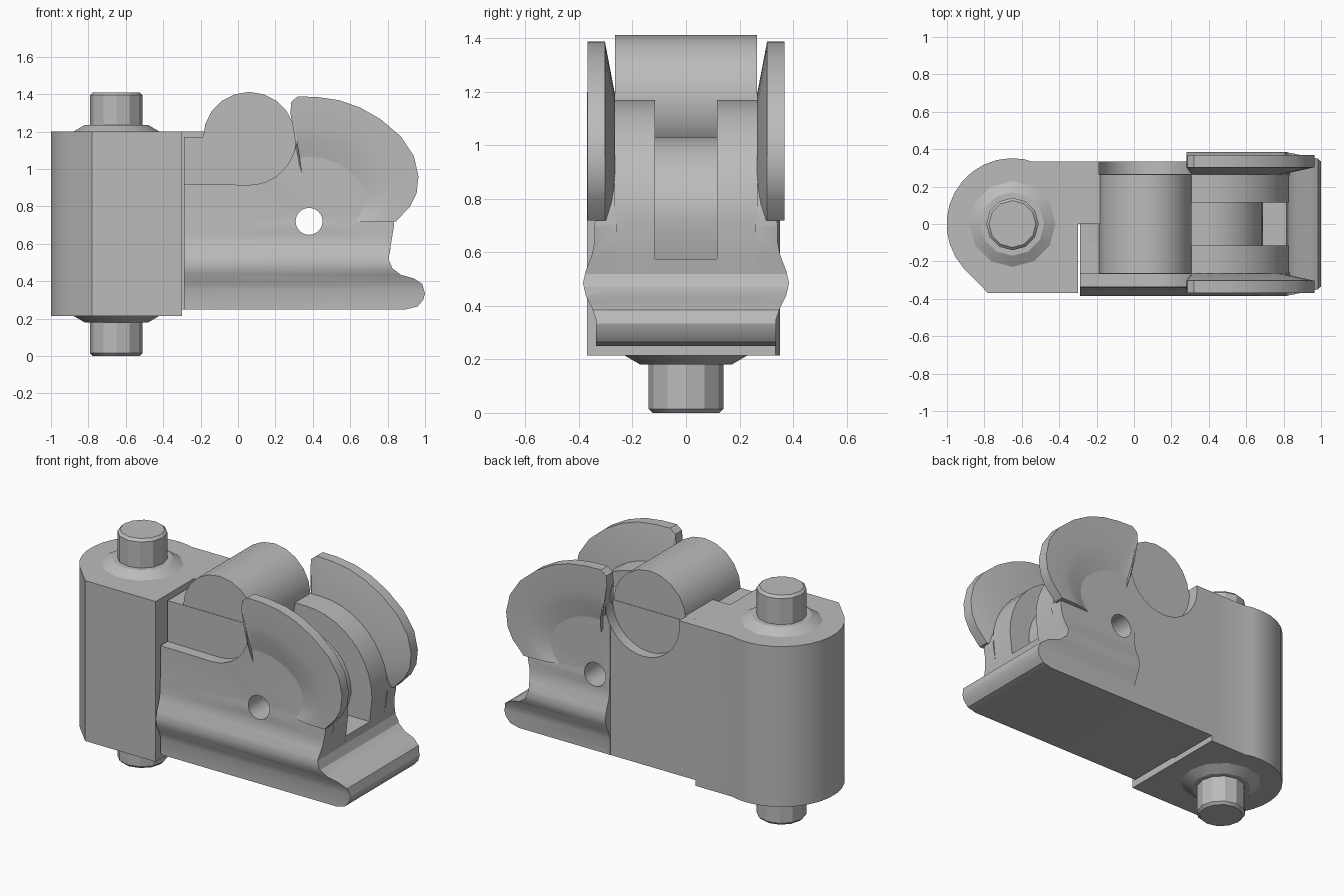
import bpy, bmesh, math
from mathutils import Vector

cube = bpy.data.objects.get("Cube")
if cube:
    bpy.data.objects.remove(cube, do_unlink=True)

steel = bpy.data.materials.new("plain_grey")
steel.use_nodes = True
GREY = (0.5, 0.5, 0.5, 1)
steel.diffuse_color = GREY
steel.node_tree.nodes["Principled BSDF"].inputs["Base Color"].default_value = GREY


def finish(name, bm):
    bmesh.ops.recalc_face_normals(bm, faces=bm.faces)
    mesh = bpy.data.meshes.new(name)
    bm.to_mesh(mesh)
    bm.free()
    mesh.materials.append(steel)
    ob = bpy.data.objects.new(name, mesh)
    bpy.context.collection.objects.link(ob)
    return ob


def prism(name, outline, axis, lo, hi):
    """Extrude a 2D outline along an axis; outline gives the other two axes in order."""
    bm = bmesh.new()

    def point(p, h):
        v = list(p)
        v.insert("xyz".index(axis), h)
        return v
    face = bm.faces.new([bm.verts.new(point(p, lo)) for p in outline])
    ext = bmesh.ops.extrude_face_region(bm, geom=[face])
    shift = Vector(point((0, 0), hi - lo))
    bmesh.ops.translate(bm, vec=shift, verts=[v for v in ext["geom"] if isinstance(v, bmesh.types.BMVert)])
    return finish(name, bm)


def loft(name, rings, closed=False):
    """Skin equal-length closed loops and cap the ends."""
    bm = bmesh.new()
    loops = [[bm.verts.new(p) for p in r] for r in rings]
    n = len(loops[0])
    for a, b in zip(loops, loops[1:]):
        for i in range(n):
            j = (i + 1) % n
            bm.faces.new((a[i], a[j], b[j], b[i]))
    bm.faces.new(loops[0])
    bm.faces.new(loops[-1])
    return finish(name, bm)


def arc(cx, cy, r, a0, a1, n):
    steps = [math.radians(a0 + (a1 - a0) * i / n) for i in range(n + 1)]
    return [(cx + r * math.cos(a), cy + r * math.sin(a)) for a in steps]


def boolean(ob, cutter, operation):
    mod = ob.modifiers.new("cut", "BOOLEAN")
    mod.operation, mod.object, mod.solver = operation, cutter, "EXACT"
    bpy.context.view_layer.objects.active = ob
    bpy.ops.object.modifier_apply(modifier=mod.name)


PIVOT = (0.38, 0.72)          # through hole and cam centre
ROLLER = (0.06, 1.165)        # cross roller centre

# Rounded toe and waist at the right end, listed upward
toe = [(0.9, 0.25), (0.96, 0.265), (0.99, 0.3), (1.0, 0.335), (0.985, 0.385), (0.94, 0.415),
       (0.87, 0.435), (0.825, 0.47), (0.805, 0.52), (0.815, 0.58)]
cradle = arc(*ROLLER, 0.25, 0, -90, 8)
parts = []

# Two cam cheeks and the lower web between them
left_wall = [(-0.18, 1.17), (-0.29, 1.17), (-0.29, 0.25)]
cheek_outline = toe + arc(*PIVOT, 0.45, 0, 90, 10) + [(0.2, 1.17)] + left_wall
web_outline = toe[:-1] + [(0.815, 0.575), (0.65, 0.575)] + arc(*PIVOT, 0.31, 0, 90, 8) + [(0.2, 1.03)] + left_wall
for side, s in (("right", -1), ("left", 1)):
    parts.append(prism(side + "_cheek", cheek_outline, "y", s * 0.115, s * 0.268))
parts.append(prism("centre_web", web_outline, "y", -0.12, 0.12))

# Ribbed outer side plates, trimmed to the body silhouette
plate_top = [(0.835, 0.7), (0.8, 0.87), (0.7, 1.0), (0.5, 1.08), (0.31, 1.1)]
rib = [(0.335, 0.25), (0.337, 0.35), (0.35, 0.39), (0.375, 0.44), (0.385, 0.485), (0.375, 0.53),
       (0.352, 0.59), (0.342, 0.64), (0.343, 0.69), (0.338, 0.74), (0.338, 1.25)]
for side, s, x0 in (("right", -1, -0.29), ("left", 1, 0.28)):
    section = [(s * 0.26, 0.2)] + [(s * y, z) for y, z in rib] + [(s * 0.26, 1.25)]
    section[1] = (s * 0.335, 0.2)
    plate = prism(side + "_side_plate", section, "x", x0, 1.1)
    trim = prism("trim", toe + plate_top + cradle + [(-0.35, 0.92), (-0.35, 0.25)], "y", -0.5, 0.5)
    boolean(plate, trim, "INTERSECT")
    bpy.data.objects.remove(trim, do_unlink=True)
    parts.append(plate)

# Flat back link that carries the cradle and joins the hinge
link_outline = [(-0.62, 0.25), (0.3, 0.25), (0.3, 1.1)] + cradle[2:] + arc(*ROLLER, 0.25, -100, -188, 8) + [(-0.62, 1.2)]
parts.append(prism("back_link", link_outline, "y", 0.262, 0.335))
parts.append(prism("back_link_root", [(-0.6, 0), (-0.29, 0), (-0.18, 0), (-0.18, 0.265), (-0.6, 0.265)], "z", 0.9, 1.2))
parts.append(prism("back_link_web", [(-0.6, 0), (-0.28, 0), (-0.28, 0.265), (-0.6, 0.265)], "z", 0.25, 0.95))

# Flared ears: a cross-section fanned around the pivot
ear_edge = [(0.305, 1.23), (0.28, 1.3), (0.285, 1.36), (0.32, 1.388), (0.42, 1.385), (0.54, 1.368),
            (0.65, 1.33), (0.76, 1.268), (0.87, 1.175), (0.94, 1.07), (0.965, 0.96), (0.955, 0.87),
            (0.92, 0.8), (0.845, 0.72)]
ear_section = [(0.45, 0.33), (0.55, 0.342), (0.66, 0.358), (0.76, 0.366), (1, 0.368), (1, 0.303), (0.7, 0.265), (0.45, 0.262)]
for side, s in (("right", -1), ("left", 1)):
    rings = [[(PIVOT[0] + (x - PIVOT[0]) * k, s * y, PIVOT[1] + (z - PIVOT[1]) * k)
              for k, y in ear_section] for x, z in ear_edge]
    parts.append(loft(side + "_ear", rings))

# Pivot hole drilled through everything
drill = prism("drill", arc(*PIVOT, 0.072, 0, 345, 23), "y", -0.6, 0.6)
for ob in parts:
    if "link" not in ob.name and "ear" not in ob.name:
        boolean(ob, drill, "DIFFERENCE")
bpy.data.objects.remove(drill, do_unlink=True)

# Cross roller
parts.append(prism("cross_roller", arc(*ROLLER, 0.247, 0, 342, 19), "y", -0.265, 0.265))

# Hinge knuckle
knuckle = [(-0.3, -0.37), (-0.3, 0.335), (-0.55, 0.335)] + arc(-0.65, 0, 0.352, 80, 222, 12) + [(-0.78, -0.37)]
parts.append(prism("hinge_knuckle", knuckle, "z", 0.215, 1.2))

# Hinge pin with bevelled tips and tapered collars
pin = [(0.125, 0), (0.14, 0.015), (0.14, 0.18), (0.17, 0.18), (0.23, 0.215),
       (0.23, 1.2), (0.17, 1.235), (0.14, 1.235), (0.14, 1.395), (0.125, 1.41)]
parts.append(loft("hinge_pin", [[(x, y, z) for x, y in arc(-0.65, 0, r, 0, 330, 11)] for r, z in pin]))

for ob in bpy.context.view_layer.objects:
    ob.select_set(ob in parts)
bpy.context.view_layer.objects.active = parts[0]
bpy.ops.object.shade_smooth_by_angle(angle=math.radians(28))
